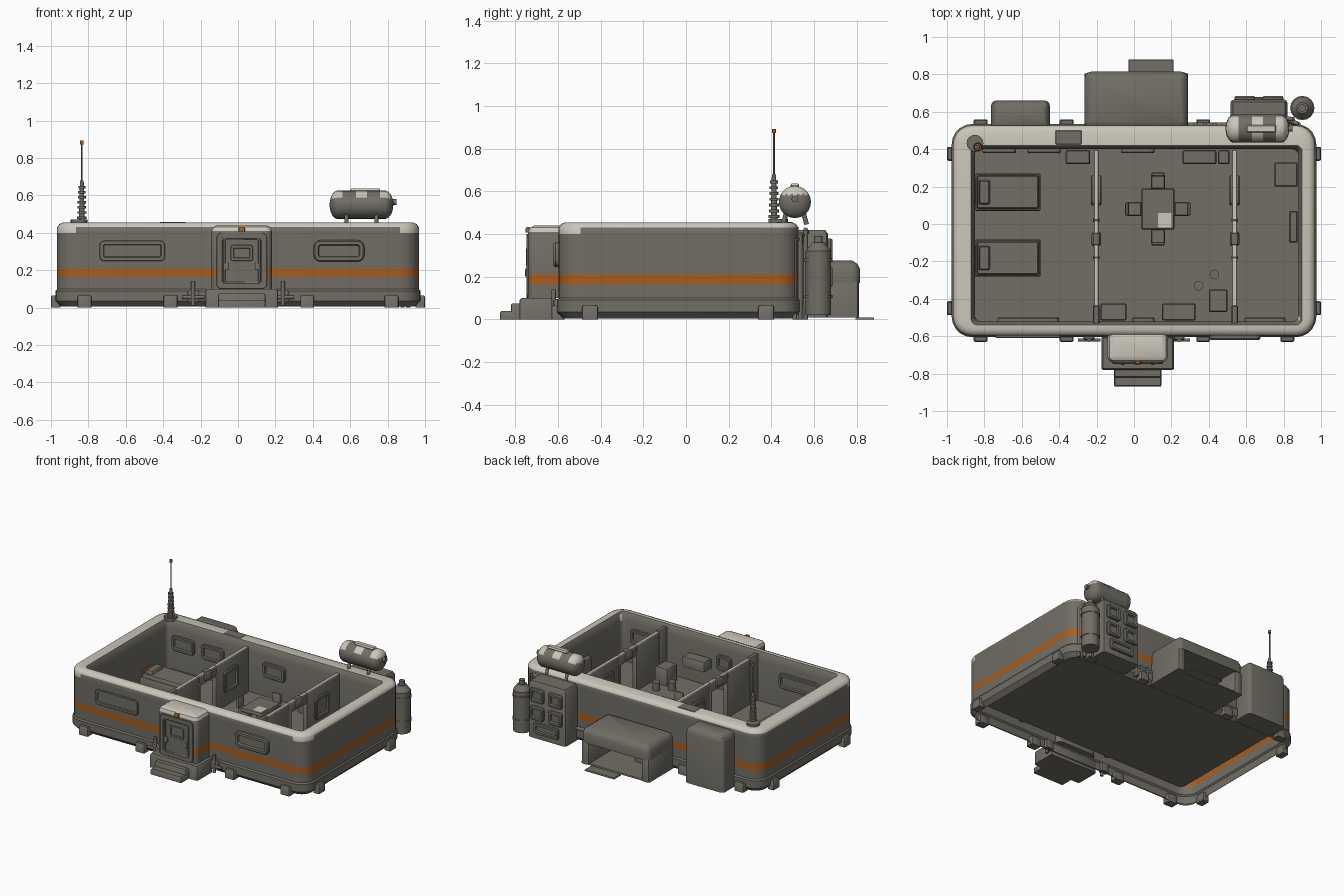
import bpy, bmesh, math
from mathutils import Matrix, Vector

cube = bpy.data.objects.get("Cube")
if cube:
    bpy.data.objects.remove(cube, do_unlink=True)


def material(name, red, green, blue):
    m = bpy.data.materials.new(name)
    m.use_nodes = True
    m.diffuse_color = (red, green, blue, 1)
    m.node_tree.nodes["Principled BSDF"].inputs["Base Color"].default_value = m.diffuse_color
    return m


GRAY, CREAM, ORANGE = range(3)
MATERIALS = [material("body_gray", .165, .156, .13), material("worn_cream", .6, .57, .49),
             material("stripe_orange", .38, .11, .015)]

# Shared levels and wall planes of the building
FLOOR, STRIPE_LOW, STRIPE_HIGH, EAVE, RIM = .1, .163, .213, .42, .455
FRONT, BACK, SIDE = -.6, .53, .975
INNER_FRONT, INNER_BACK, INNER_LEFT, INNER_RIGHT = -.515, .395, -.85, .875


def finish(name, bm, mat=None):
    if mat is not None:
        for face in bm.faces:
            face.material_index = mat
    bmesh.ops.recalc_face_normals(bm, faces=bm.faces)
    mesh = bpy.data.meshes.new(name)
    bm.to_mesh(mesh)
    bm.free()
    for m in MATERIALS:
        mesh.materials.append(m)
    for polygon in mesh.polygons:
        polygon.use_smooth = True
    mesh.set_sharp_from_angle(angle=math.radians(35))
    bpy.context.collection.objects.link(bpy.data.objects.new(name, mesh))


def loft(name, centre, half, radius, steps, segments=4, closed=True, rule=None, matrix=None, inner_shift=(0, 0)):
    """Stack rounded rectangles; each step is (inset, height, colour of the band below it)."""
    bm = bmesh.new()
    previous = None
    for inset, z, mat in steps:
        r = max(radius - inset, radius * .3)
        middle = Vector(centre) + Vector(inner_shift) * (inset > .08)
        ring = []
        for quarter, (sx, sy) in enumerate([(1, 1), (-1, 1), (-1, -1), (1, -1)]):
            for i in range(segments + 1):
                angle = math.pi / 2 * (quarter + i / segments)
                ring.append(bm.verts.new((middle.x + sx * (half[0] - inset - r) + r * math.cos(angle),
                                          middle.y + sy * (half[1] - inset - r) + r * math.sin(angle), z)))
        if previous:
            for i in range(len(ring)):
                face = bm.faces.new((previous[i - 1], previous[i], ring[i], ring[i - 1]))
                face.material_index = mat
                if rule:
                    rule(face)
        elif closed:
            bm.faces.new(ring).material_index = mat
        previous = ring
    bm.faces.new(previous).material_index = mat
    if matrix:
        bm.transform(matrix)
    finish(name, bm)


def box(name, x, y, z, mat=GRAY, bevel=.008, top=None):
    """Box between the given (low, high) ranges, with soft upright and top edges."""
    sizes = [high - low for low, high in (x, y, z)]
    bevel = min(bevel, min(sizes) / 3)
    loft(name, (sum(x) / 2, sum(y) / 2), (sizes[0] / 2, sizes[1] / 2), bevel,
         [(0, z[0], mat), (0, z[1] - bevel, mat), (bevel * .7, z[1], mat if top is None else top)], segments=2)


def around(middle, half):
    return (middle - half, middle + half)


def rod(name, start, end, radius, mat=GRAY, tip=None, segments=16):
    start, end = Vector(start), Vector(end)
    axis = end - start
    bm = bmesh.new()
    bmesh.ops.create_cone(bm, cap_ends=True, segments=segments, radius1=radius,
                          radius2=radius if tip is None else tip, depth=axis.length)
    bm.transform(Matrix.Translation((start + end) / 2) @ axis.to_track_quat("Z", "Y").to_matrix().to_4x4())
    finish(name, bm, mat)


def post(name, x, y, low, high, radius, **options):
    rod(name, (x, y, low), (x, y, high), radius, **options)


FACING = {"front": ((1, 0, 0), (0, 0, 1), (0, -1, 0)), "back": ((-1, 0, 0), (0, 0, 1), (0, 1, 0)),
          "right": ((0, 1, 0), (0, 0, 1), (1, 0, 0)), "left": ((0, -1, 0), (0, 0, 1), (-1, 0, 0))}


def panel(name, at, width, height, facing, proud=.015, border=.02, radius=.025):
    """Framed plate with a sunken middle, standing proud of a wall."""
    matrix = Matrix.Translation(at) @ Matrix(FACING[facing]).transposed().to_4x4()
    loft(name, (0, 0), (width / 2, height / 2), radius,
         [(0, -proud, GRAY), (0, proud * .6, GRAY), (proud * .3, proud, GRAY), (border, proud, GRAY),
          (border * 1.2, proud * .3, GRAY)], segments=3, matrix=matrix)


# Hollow shell: skirt, striped wall, cream rim, inner wall and floor
def worn_corners(face):
    c = face.calc_center_median()
    if .4 < c.z < EAVE and abs(c.x) > .88 and c.y < -.48:
        face.material_index = CREAM


LIP, INNER = .008, .11
loft("hull", (0, (FRONT + BACK) / 2), (SIDE, (BACK - FRONT) / 2 + .005), .11,
     [(.03, .005, GRAY), (0, .035, GRAY), (0, .09, GRAY), (LIP, FLOOR, GRAY), (LIP, STRIPE_LOW, GRAY),
      (LIP, STRIPE_HIGH, ORANGE), (LIP, .4, GRAY), (LIP, .43, GRAY), (.02, .447, CREAM), (.04, RIM, CREAM),
      (.09, RIM, CREAM), (.1, .44, GRAY), (INNER, .4, GRAY), (INNER, FLOOR, GRAY)],
     segments=5, closed=False, rule=worn_corners, inner_shift=(.014, -.025))
box("rim_worn_patch", around(-.35, .07), (.425, .5), (RIM - LIP, RIM + .002))

# Feet around the skirt
for x in (-.82, -.36, .37, .82):
    for y in (FRONT, BACK):
        box("foot", around(x, .037), around(y, .03), (0, .065))
for x in (-SIDE, SIDE):
    for y in (-.45, .375):
        box("side_foot", around(x, .025), around(y, .037), (0, .065))

# Entrance with steps and door
DOOR_X, PORCH = .02, FRONT - .14
loft("entrance", (DOOR_X, FRONT - .05), (.162, .09), .035,
     [(0, FLOOR, GRAY), (0, STRIPE_LOW, GRAY), (0, STRIPE_HIGH, ORANGE), (0, EAVE - .01, GRAY),
      (.01, .43, CREAM), (.03, .44, CREAM)])
box("entrance_base", around(DOOR_X, .195), (PORCH - .04, FRONT), (0, FLOOR), bevel=.012)
for name, reach, height in (("upper_step", .08, .075), ("lower_step", .13, .04)):
    box(name, around(DOOR_X, .126), (PORCH - reach, PORCH), (0, height))
panel("door_frame", (DOOR_X, PORCH, .25), .27, .3, "front", proud=.008, border=.03)
panel("door", (DOOR_X, PORCH, .243), .2, .275, "front", proud=.007, border=.01)
panel("door_window", (DOOR_X, PORCH, .292), .12, .085, "front", proud=.009, border=.015, radius=.015)
for side in (-1, 1):
    box("door_handle", around(DOOR_X + side * .08, .01), around(PORCH - .005, .008), around(.22, .02))
box("entrance_lamp", around(DOOR_X, .018), around(PORCH, .012), around(EAVE, .012), ORANGE)

# Utility pipes beside the entrance
for side in (-1, 1):
    x, y = side * .24, FRONT - .02
    post("standpipe", x, y, .01, .14, .011)
    rod("cross_pipe", (x - .06, y, .055), (x + .06, y, .055), .009)
    box("valve_box", around(x, .03), (y, FRONT + .02), (.03, .095))

# Outer windows
panel("long_window", (-.565, FRONT, .303), .35, .11, "front", proud=.01)
panel("short_window", (.54, FRONT, .303), .27, .115, "front", proud=.02, border=.024, radius=.035)

# Rear annex with an open bay: rounded roof, two cheeks and a ramp
LEFT_EDGE, RIGHT_EDGE, DEPTH, CHEEK, BAY = .29, -.265, .815, .065, .17
loft("annex_roof", (.012, .66), (.277, DEPTH - .66), .04,
     [(0, BAY, GRAY), (0, .235, GRAY), (.012, .26, GRAY), (.035, .275, GRAY)])
for x in ((LEFT_EDGE - CHEEK, LEFT_EDGE), (RIGHT_EDGE, RIGHT_EDGE + CHEEK)):
    box("annex_cheek", x, (.5, DEPTH - .005), (.01, BAY + .02), bevel=.02)
box("annex_floor", (RIGHT_EDGE, LEFT_EDGE), (.5, DEPTH - .01), (.01, .02), bevel=.02)
box("annex_machine", (-.2, 0), (BACK, .6), (.02, BAY))
box("annex_ramp", around(.09, .12), (DEPTH - .02, DEPTH + .065), (0, .01))

# Rear locker with a sloped top
loft("rear_locker", (-.607, .58), (.157, .08), .028,
     [(0, .01, GRAY), (0, .375, GRAY), (.01, .405, GRAY), (.03, EAVE, GRAY)])

# Life support cabinet with panels, bottle and hoses
CABINET_X, CABINET_BACK = .668, .665
box("cabinet", around(CABINET_X, .153), (.5, CABINET_BACK), (.01, EAVE), bevel=.02)
for side in (-1, 1):
    for z in (.2, .33):
        panel("cabinet_panel", (CABINET_X + side * .075, CABINET_BACK, z), .11, .1, "back", proud=.02, radius=.015)
panel("cabinet_hatch", (CABINET_X, CABINET_BACK, .09), .2, .08, "back", radius=.015)
x, y, bottle = .9, .62, .06
post("gas_bottle", x, y, .02, .32, bottle)
post("bottle_shoulder", x, y, .32, .36, bottle, tip=.03)
post("bottle_valve", x, y, .36, .39, .02)
for z in (FLOOR, .27):
    post("bottle_strap", x, y, z, z + .015, bottle + .005)
for i in range(3):
    x, y, z = .85 + i * .03, .56 - i * .025, EAVE - i * .02
    post("hose", x, y, 0, z, .011)
    rod("hose_bend", (x, y, z), (.79, .57, z - .02), .011)
for i in range(3):
    post("wall_pipe", .33 + i * .05, BACK, .02, .12, .012)
rod("wall_pipe_run", (LEFT_EDGE, BACK, FLOOR), (.52, BACK, FLOOR), .012)

# Roof tank: a flattened sphere pulled apart along its axis, with worn cream on its ends and top
TANK = Vector((.66, .51, .55))
bm = bmesh.new()
bmesh.ops.create_uvsphere(bm, u_segments=24, v_segments=11, radius=.076)
bm.transform(Matrix.Rotation(math.pi / 2, 4, "Y"))
for v in bm.verts:
    v.co.x = v.co.x * .6 + math.copysign(.125, v.co.x)
for cut in (-.1, -.03, .03, .1):
    bmesh.ops.bisect_plane(bm, geom=bm.verts[:] + bm.edges[:] + bm.faces[:], plane_co=(cut, 0, 0), plane_no=(1, 0, 0))
for face in bm.faces:
    c = face.calc_center_median()
    face.material_index = CREAM if c.z > .03 and (abs(c.x) > .1 or abs(c.x) < .03) else GRAY
bm.transform(Matrix.Translation(TANK))
finish("roof_tank", bm)
rod("tank_knob", TANK + Vector((.16, 0, .015)), TANK + Vector((.188, 0, .015)), .016)
box("tank_top_plate", around(TANK.x + .02, .08), around(TANK.y, .02), (.61, .637), top=CREAM)
for x in (-.08, .08):
    for side in (-1, 1):
        rod("tank_leg", (TANK.x + x, TANK.y + side * .055, RIM - .01), (TANK.x + x, TANK.y + side * .04, .5), .011)

# Antenna
x, y = -.835, .412
MAST = .68
post("antenna_base", x - .015, y + .02, RIM - .01, RIM + .015, .045)
post("antenna_core", x, y, RIM, MAST, .016, tip=.01)
for i in range(7):
    z = RIM + .02 + i * .027
    post("antenna_disc", x, y, z, z + .013, .025 - i * .001)
post("antenna_whip", x, y, MAST, .88, .004, segments=8)
post("antenna_tip", x, y, .873, .893, .01, mat=ORANGE)

# Room dividers with doorways
DOORWAY, HALF_DOORWAY, DIVIDER_TOP = -.08, .1, .432
for x in (-.202, .538):
    thick = around(x, .013)
    box("divider_front", thick, (INNER_FRONT, DOORWAY - HALF_DOORWAY), (FLOOR, DIVIDER_TOP), bevel=.004, top=CREAM)
    box("divider_back", thick, (DOORWAY + HALF_DOORWAY, INNER_BACK), (FLOOR, DIVIDER_TOP), bevel=.004, top=CREAM)
    box("divider_header", thick, around(DOORWAY, HALF_DOORWAY), (.36, DIVIDER_TOP), bevel=.004, top=CREAM)
    box("doorway_lamp", around(x, .026), around(DOORWAY, .04), (.38, DIVIDER_TOP + .004), bevel=.015)
    box("divider_end", around(x, .018), (INNER_FRONT - .02, INNER_FRONT + .08), (FLOOR, DIVIDER_TOP + .006))
    for side, facing in ((-1, "left"), (1, "right")):
        box("doorway_post", around(x, .018), around(DOORWAY + side * HALF_DOORWAY, .012), (FLOOR, .38))
        panel("divider_panel", (x + side * .013, .18, .28), .16, .16, facing)

# Beds
HEAD, MATTRESS = INNER_LEFT, .18
for y in (.17, -.182):
    box("bed_base", (HEAD, HEAD + .35), around(y, .1), (FLOOR, .155))
    box("mattress", (HEAD + .01, HEAD + .34), around(y, .09), (.15, MATTRESS), bevel=.015)
    box("pillow", (HEAD + .02, HEAD + .08), around(y, .065), (MATTRESS - .01, MATTRESS + .02), bevel=.012)
    box("bed_marking", around(HEAD, .003), around(y, .07), around(MATTRESS + .01, .008), ORANGE)

# Table and four chairs
TABLE_X, TABLE_Y, TABLE_TOP, SEAT = .128, .08, .205, .155
box("table_top", around(TABLE_X, .088), around(TABLE_Y, .11), (TABLE_TOP - .02, TABLE_TOP), bevel=.015)
box("table_worn_patch", (TABLE_X, .2), (-.02, .06), (TABLE_TOP, TABLE_TOP + .003), CREAM)
post("table_leg", TABLE_X, TABLE_Y, FLOOR, TABLE_TOP - .01, .03)
for dx, dy in ((1, 0), (-1, 0), (0, 1), (0, -1)):
    x, y = TABLE_X + dx * .125, TABLE_Y + dy * .145
    box("chair_seat", around(x, .038), around(y, .038), (FLOOR, SEAT))
    box("chair_back", around(x + dx * .04, .01 if dx else .035), around(y + dy * .04, .01 if dy else .035),
        (SEAT, SEAT + .07))

# Cupboards along the walls, consoles and stools
for x, width in ((-.11, .07), (.24, .09)):
    box("wall_cupboard", around(x, width), (INNER_FRONT, -.425), (.24, .31))
for x, width, height in ((.35, .09, .22), (.48, .03, .26), (-.3, .065, .3)):
    box("back_cupboard", around(x, width), (INNER_BACK - .075, INNER_BACK), (FLOOR, height))
box("front_cabinet", around(.45, .05), (-.47, -.35), (FLOOR, .22))
box("side_console", (.75, INNER_RIGHT), (.2, .33), (FLOOR, .26))
box("side_shelf", (INNER_RIGHT - .045, INNER_RIGHT), (-.1, .07), (.2, .3))
for x, y in ((.345, -.33), (.43, -.27)):
    post("stool", x, y, FLOOR, .16, .026)

# Wall screens and inner window frames
for x in (-.72, -.48, .02):
    panel("wall_screen", (x, INNER_BACK, .3), .18, .11, "front")
for x, width in ((-.565, .33), (.05, .12), (.7, .22)):
    panel("inner_window", (x, INNER_FRONT, .3), width, .11, "back")
